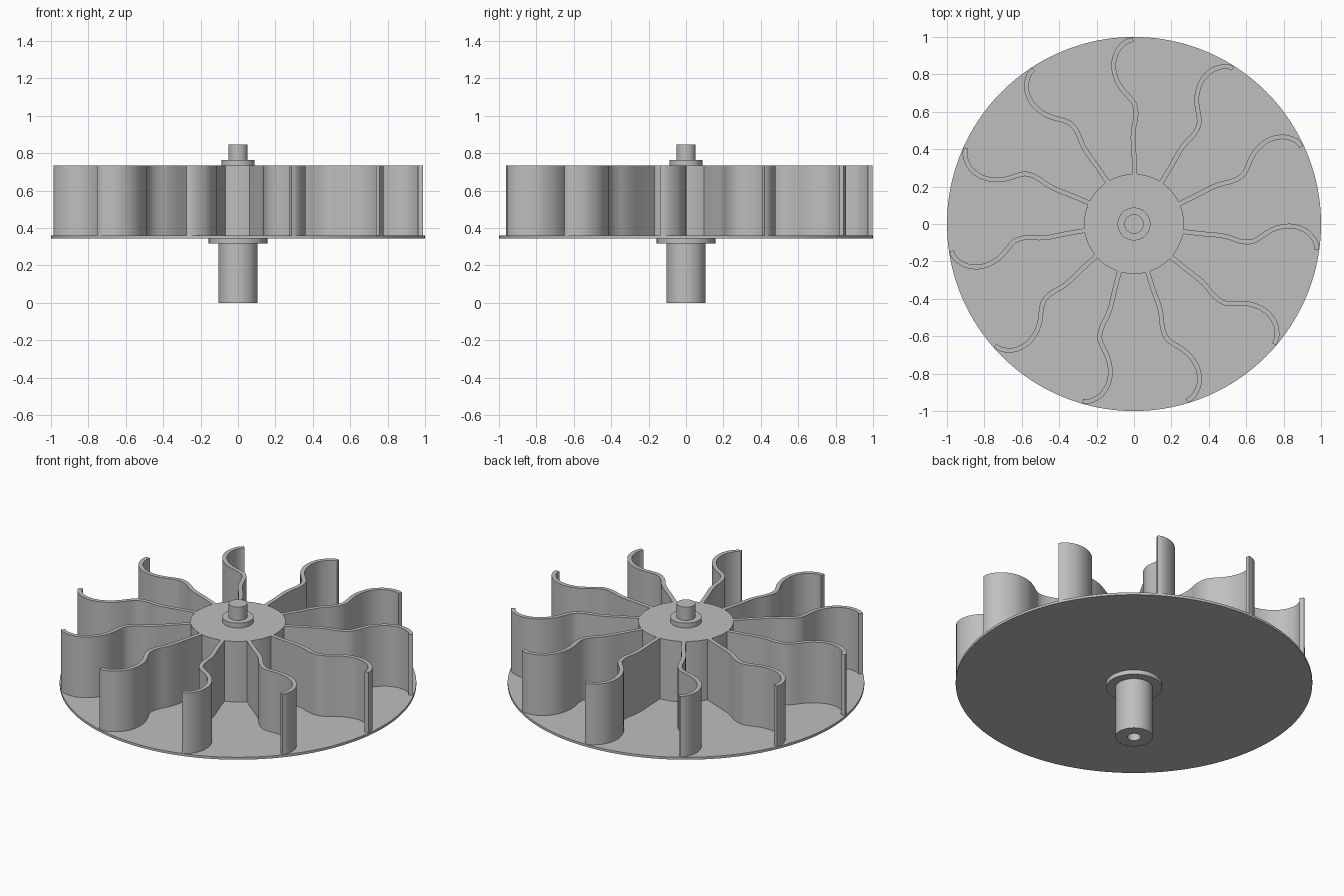
import bpy, bmesh, math
from mathutils import Vector, Matrix

cube = bpy.data.objects.get("Cube")
if cube:
    bpy.data.objects.remove(cube, do_unlink=True)

grey = bpy.data.materials.new("plain grey")
grey.use_nodes = True
colour = (0.52, 0.52, 0.52, 1)
grey.diffuse_color = colour
grey.node_tree.nodes["Principled BSDF"].inputs["Base Color"].default_value = colour


def finish(bm, name):
    bmesh.ops.recalc_face_normals(bm, faces=bm.faces[:])
    mesh = bpy.data.meshes.new(name)
    bm.to_mesh(mesh)
    bm.free()
    mesh.materials.append(grey)
    obj = bpy.data.objects.new(name, mesh)
    bpy.context.collection.objects.link(obj)
    bpy.ops.object.select_all(action="DESELECT")
    obj.select_set(True)
    bpy.context.view_layer.objects.active = obj
    bpy.ops.object.shade_smooth_by_angle(angle=math.radians(30))
    return obj


def lathe(name, profile, segments):
    """Spin a (radius, height) profile that starts and ends on the axis."""
    bm = bmesh.new()
    verts = [bm.verts.new((r, 0, z)) for r, z in profile]
    edges = [bm.edges.new(pair) for pair in zip(verts, verts[1:])]
    bmesh.ops.spin(bm, geom=verts + edges, cent=(0, 0, 0), axis=(0, 0, 1),
                   angle=math.tau, steps=segments, use_merge=True)
    bmesh.ops.remove_doubles(bm, verts=bm.verts[:], dist=0.0001)
    return finish(bm, name)


def smooth_path(points, steps):
    """Catmull-Rom curve through the points."""
    pts = [2 * points[0] - points[1]] + points + [2 * points[-1] - points[-2]]
    path = []
    for a, b, c, d in zip(pts, pts[1:], pts[2:], pts[3:]):
        for i in range(steps):
            t = i / steps
            path.append(0.5 * (2 * b + (c - a) * t + (2 * a - 5 * b + 4 * c - d) * t * t
                               + (3 * b - a - 3 * c + d) * t ** 3))
    return path + [points[-1]]


# Heights shared by the parts
DISC_BOTTOM, DISC_TOP, HUB_TOP = 0.345, 0.36, 0.735

# Hollow drive shaft with its collar under the disc
lathe("drive_shaft", [(0, 0.3), (0.038, 0.3), (0.038, 0), (0.105, 0), (0.105, 0.318),
                      (0.157, 0.318), (0.157, DISC_BOTTOM), (0, DISC_BOTTOM)], 64)

# Thin round back plate
lathe("back_plate", [(0, DISC_BOTTOM), (1, DISC_BOTTOM), (1, DISC_TOP), (0, DISC_TOP)], 160)

# Hub, boss and top pin
lathe("hub", [(0, DISC_TOP), (0.267, DISC_TOP), (0.267, HUB_TOP), (0.088, HUB_TOP),
              (0.088, 0.765), (0.052, 0.765), (0.052, 0.847), (0, 0.847)], 96)

# Centre line of one S-shaped blade, pointing along +y
LINE = [(0.003, 0.262), (0.0, 0.37), (-0.005, 0.455), (-0.002, 0.51), (0.008, 0.56),
        (0.01, 0.605), (0, 0.645), (-0.027, 0.68), (-0.059, 0.715), (-0.088, 0.76),
        (-0.106, 0.815), (-0.108, 0.865), (-0.092, 0.92), (-0.06, 0.96),
        (-0.03, 0.98), (-0.004, 0.985)]
HALF_THICKNESS = 0.0125
BLADES = 11


def blade(index):
    path = smooth_path([Vector(p) for p in LINE], 4)
    left, right = [], []
    for i, p in enumerate(path):
        along = (path[min(i + 1, len(path) - 1)] - path[max(i - 1, 0)]).normalized()
        side = Vector((-along.y, along.x)) * HALF_THICKNESS
        left.append(p + side)
        right.append(p - side)
    bm = bmesh.new()
    low = [[bm.verts.new((p.x, p.y, DISC_TOP)) for p in row] for row in (left, right)]
    for i in range(len(path) - 1):
        bm.faces.new((low[0][i], low[0][i + 1], low[1][i + 1], low[1][i]))
    top = bmesh.ops.extrude_face_region(bm, geom=bm.faces[:], use_keep_orig=True)
    raised = [v for v in top["geom"] if isinstance(v, bmesh.types.BMVert)]
    bmesh.ops.translate(bm, verts=raised, vec=(0, 0, HUB_TOP - DISC_TOP))
    turn = Matrix.Rotation(math.tau * index / BLADES, 3, "Z")
    bmesh.ops.rotate(bm, verts=bm.verts[:], cent=(0, 0, 0), matrix=turn)
    finish(bm, f"blade_{index + 1}")


for n in range(BLADES):
    blade(n)
